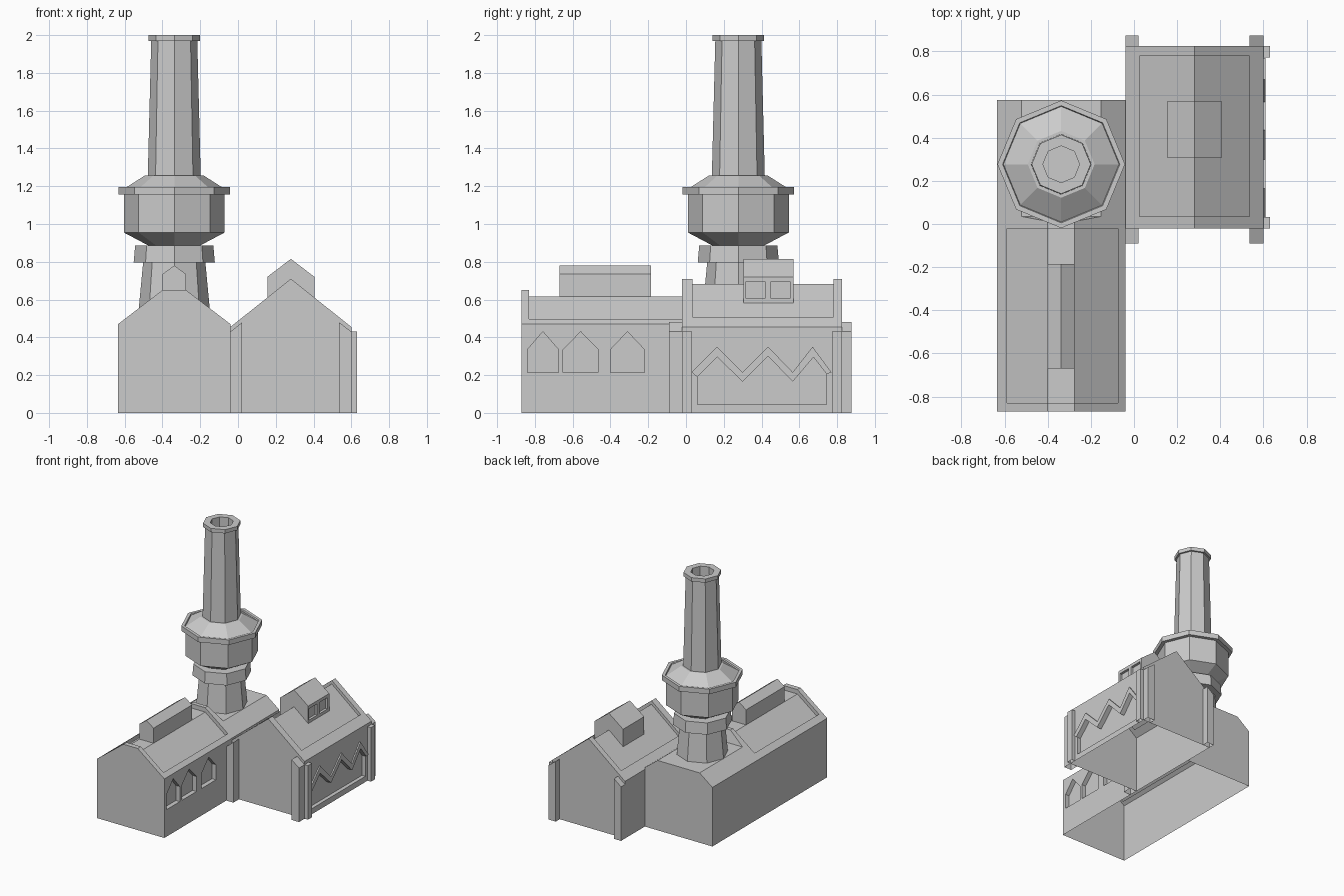
import bpy, bmesh, math

if "Cube" in bpy.data.objects:
    bpy.data.objects.remove(bpy.data.objects["Cube"])


def make_object(name, bm):
    bmesh.ops.recalc_face_normals(bm, faces=bm.faces)
    mesh = bpy.data.meshes.new(name)
    bm.to_mesh(mesh)
    bm.free()
    obj = bpy.data.objects.new(name, mesh)
    bpy.context.collection.objects.link(obj)
    return obj


def prism(name, pts, axis, a, b):
    """Extrude a profile: (y, z) points along x, or (x, z) points along y."""
    bm = bmesh.new()
    place = (lambda p, t: (t, p[0], p[1])) if axis == 'x' else (lambda p, t: (p[0], t, p[1]))
    lo = [bm.verts.new(place(p, a)) for p in pts]
    hi = [bm.verts.new(place(p, b)) for p in pts]
    bm.faces.new(lo)
    bm.faces.new(hi)
    n = len(pts)
    for i in range(n):
        j = (i + 1) % n
        bm.faces.new((lo[i], lo[j], hi[j], hi[i]))
    return make_object(name, bm)


def rect(u0, u1, z0, z1):
    return [(u0, z0), (u1, z0), (u1, z1), (u0, z1)]


def carve(obj, cutters):
    """Subtract the cutters one after another and keep the result as plain mesh."""
    for c in cutters:
        c.hide_render = True
        m = obj.modifiers.new("cut", 'BOOLEAN')
        m.operation = 'DIFFERENCE'
        m.solver = 'EXACT'
        m.object = c
    dg = bpy.context.evaluated_depsgraph_get()
    mesh = bpy.data.meshes.new_from_object(obj.evaluated_get(dg))
    obj.modifiers.clear()
    obj.data = mesh
    for c in cutters:
        bpy.data.objects.remove(c)


def open_bottom(obj):
    bm = bmesh.new()
    bm.from_mesh(obj.data)
    ground = [f for f in bm.faces if all(v.co.z < 1e-4 for v in f.verts)]
    bmesh.ops.delete(bm, geom=ground, context='FACES_ONLY')
    bm.to_mesh(obj.data)
    bm.free()


# Long hall with a flat-topped gable
hall = prism("long_hall", [(-0.635, 0), (-0.04, 0), (-0.04, 0.47), (-0.275, 0.65),
                           (-0.4, 0.65), (-0.635, 0.47)], 'y', -0.87, 0.575)
cuts = [
    # sunken roof behind the parapet
    prism("roof_cut", [(-0.59, 0.47), (-0.4, 0.615), (-0.275, 0.615), (-0.075, 0.462),
                       (-0.075, 0.9), (-0.59, 0.9)], 'y', -0.83, -0.02),
    # level platform under the chimney
    prism("platform_cut", [(0.0, 0.7), (0.035, 0.556), (0.7, 0.556), (0.7, 0.7)], 'x', -0.8, 0.1),
]
# pointed window niches
for y0, y1 in ((-0.84, -0.675), (-0.65, -0.465), (-0.4, -0.22)):
    mid = (y0 + y1) / 2
    cuts.append(prism("niche_cut", [(y0, 0.215), (y1, 0.215), (y1, 0.335), (mid, 0.43),
                                    (y0, 0.335)], 'x', -0.075, 0.0))
carve(hall, cuts)
open_bottom(hall)

# Ridge vent on the long hall
prism("ridge_vent", [(-0.4, 0.615), (-0.275, 0.615), (-0.275, 0.735), (-0.3375, 0.78),
                     (-0.4, 0.735)], 'y', -0.67, -0.185)

# Side house with a pointed gable
house = prism("side_house", [(-0.04, 0), (0.6, 0), (0.6, 0.455), (0.28, 0.71), (-0.04, 0.455)],
              'y', -0.02, 0.825)
zig_low = [(0.06, 0.19), (0.165, 0.295), (0.3, 0.165), (0.435, 0.3), (0.565, 0.165),
           (0.675, 0.295), (0.745, 0.205)]
zig_high = [(0.03, 0.215), (0.165, 0.35), (0.3, 0.215), (0.435, 0.35), (0.565, 0.215),
            (0.67, 0.35), (0.77, 0.215)]
carve(house, [
    prism("house_roof_cut", [(0.025, 0.476), (0.28, 0.682), (0.535, 0.476), (0.535, 0.9),
                             (0.025, 0.9)], 'y', 0.035, 0.78),
    prism("panel_cut", [(0.06, 0.045), (0.745, 0.045)] + zig_low[::-1], 'x', 0.57, 0.7),
])
open_bottom(house)

# Zigzag moulding above the sunken panel
prism("zigzag_moulding", zig_high + zig_low[::-1], 'x', 0.585, 0.61)

# Corner buttresses
for y0, y1 in ((-0.09, -0.02), (0.825, 0.875)):
    for outer, inner in ((-0.04, 0.022), (0.6, 0.535)):
        open_bottom(prism("gable_buttress", [(outer, 0), (inner, 0), (inner, 0.48),
                                             (outer, 0.43)], 'y', y0, y1))
for y0, y1 in ((-0.02, 0.032), (0.773, 0.825)):
    open_bottom(prism("side_buttress", rect(y0, y1, 0, 0.43), 'x', 0.6, 0.63))

# Roof dormer with two windows
dormer = prism("dormer", [(0.155, 0.581), (0.28, 0.682), (0.405, 0.581), (0.405, 0.72),
                          (0.28, 0.815), (0.155, 0.72)], 'y', 0.305, 0.57)
carve(dormer, [prism("dormer_window_cut", rect(y0, y0 + 0.1, 0.605, 0.695), 'x', 0.385, 0.5)
               for y0 in (0.318, 0.45)])

# Eight-sided chimney as one turned profile (radius, height)
profile = [(0.188, 0.55), (0.165, 0.795), (0.215, 0.795), (0.207, 0.885), (0.135, 0.885),
           (0.267, 0.955), (0.267, 1.155), (0.296, 1.155), (0.296, 1.195), (0.272, 1.195),
           (0.268, 1.185), (0.155, 1.257), (0.14, 1.257), (0.122, 1.97), (0.137, 1.97),
           (0.137, 2.0), (0.085, 2.0), (0.085, 1.85)]
bm = bmesh.new()
rings = [[bm.verts.new((-0.3375 + r * math.cos(k * math.pi / 4),
                        0.277 + r * math.sin(k * math.pi / 4), z)) for k in range(8)]
         for r, z in profile]
for lower, upper in zip(rings, rings[1:]):
    for k in range(8):
        j = (k + 1) % 8
        bm.faces.new((lower[k], lower[j], upper[j], upper[k]))
bm.faces.new(rings[-1])
make_object("chimney", bm)
